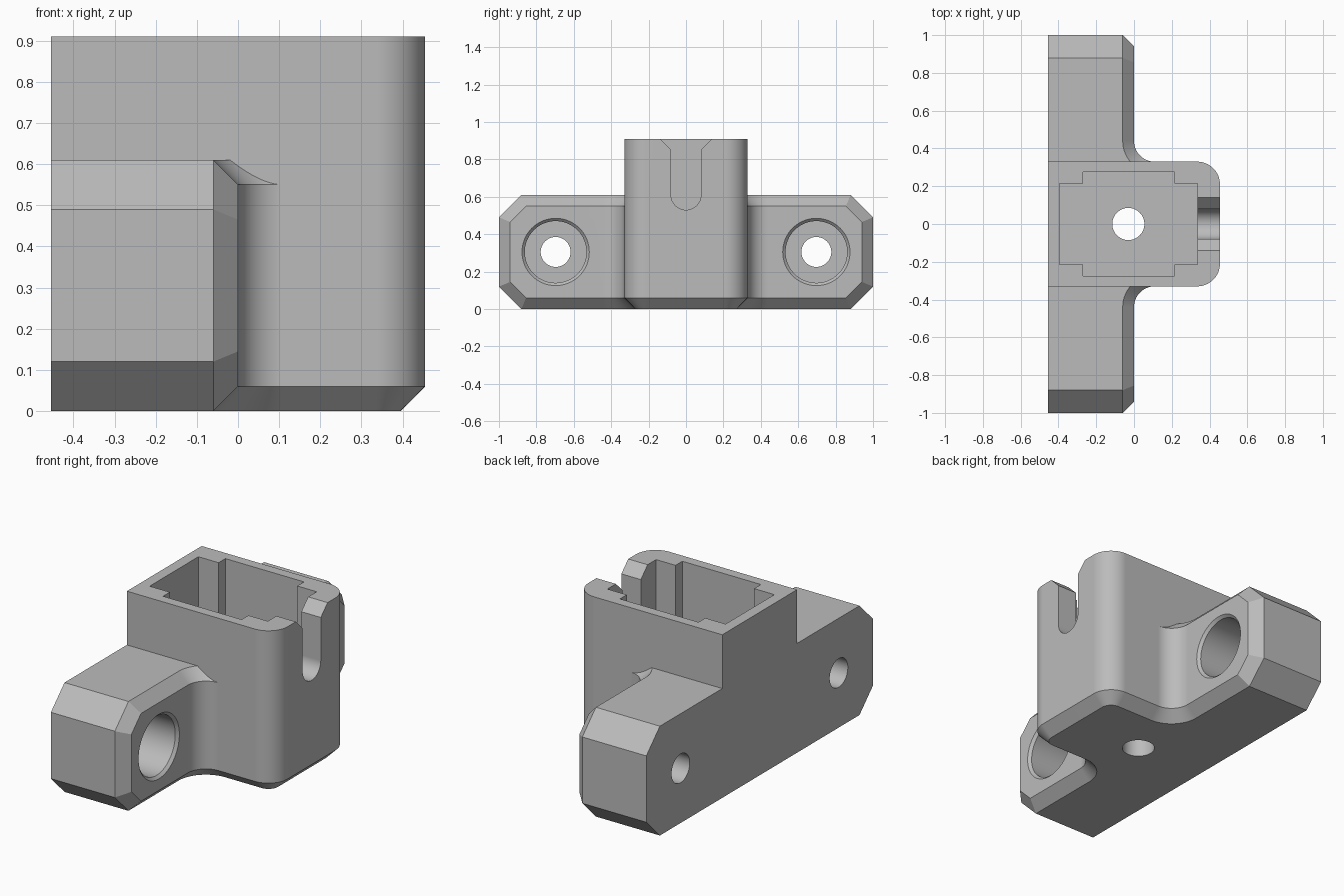
import bpy
import bmesh
from math import sin, cos, pi, sqrt

if "Cube" in bpy.data.objects:
    bpy.data.objects.remove(bpy.data.objects["Cube"], do_unlink=True)

BACK, FRONT = -0.455, 0.455
HALF_Y, TOP, WING_TOP = 0.33, 0.91, 0.61
CH = 0.06                      # edge chamfer
CORNER, FILLET, CUT = 0.12, 0.11, 0.12

grey = bpy.data.materials.new("plain grey")
grey.use_nodes = True
grey.diffuse_color = (0.5, 0.5, 0.5, 1)
grey.node_tree.nodes["Principled BSDF"].inputs["Base Color"].default_value = (0.5, 0.5, 0.5, 1)


def arc(cx, cy, r, start, end, steps=16):
    return [(cx + r * cos(start + (end - start) * i / steps),
             cy + r * sin(start + (end - start) * i / steps)) for i in range(steps + 1)]


def circle(cx, cy, r, steps=64):
    return arc(cx, cy, r, 0, 2 * pi, steps)[:-1]


def loft(name, sections, axis="z"):
    """Closed solid through (position, outline) sections along an axis."""
    bm = bmesh.new()
    rings = []
    for pos, outline in sections:
        rings.append([bm.verts.new((a, b, pos) if axis == "z" else (pos, a, b))
                      for a, b in outline])
    n = len(rings[0])
    for low, high in zip(rings, rings[1:]):
        for i in range(n):
            j = (i + 1) % n
            bm.faces.new((low[i], low[j], high[j], high[i]))
    bm.faces.new(rings[0][::-1])
    bm.faces.new(rings[-1])
    bmesh.ops.recalc_face_normals(bm, faces=bm.faces)
    mesh = bpy.data.meshes.new(name)
    bm.to_mesh(mesh)
    bm.free()
    mesh.materials.append(grey)
    obj = bpy.data.objects.new(name, mesh)
    bpy.context.collection.objects.link(obj)
    return obj


def combine(target, other, operation):
    mod = target.modifiers.new(operation.lower(), "BOOLEAN")
    mod.operation, mod.solver, mod.object = operation, "EXACT", other
    bpy.context.view_layer.objects.active = target
    bpy.ops.object.modifier_apply(modifier=mod.name)
    bpy.data.objects.remove(other, do_unlink=True)


def mirrored(half):
    return half + [(x, -y) for x, y in reversed(half)]


def rectangle(x0, x1, half_y):
    return [(x0, -half_y), (x1, -half_y), (x1, half_y), (x0, half_y)]


def front_corner(inset=0):
    return arc(FRONT - CORNER, HALF_Y - CORNER, CORNER - inset, 0, pi / 2)[::-1]


def neck(inset):
    # Half outline: wing stub, concave fillet, rounded front corner
    return mirrored([(BACK, 0.6), (-inset, 0.6)]
                    + arc(FILLET, HALF_Y + FILLET, FILLET + inset, pi, 1.5 * pi)
                    + front_corner(inset))


def octagon(inset):
    # Wing end outline in y and z, inset evenly on every side
    k = CUT - inset * (2 - sqrt(2))
    y, lo, hi = 1 - inset, inset, WING_TOP - inset
    right = [(y - k, lo), (y, lo + k), (y, hi - k), (y - k, hi)]
    return right + [(-a, b) for a, b in reversed(right)]


# Solid parts: wings, filleted neck and tall housing
holder = loft("sensor_holder", [(BACK, octagon(0)), (-CH, octagon(0)), (0, octagon(CH))], "x")
combine(holder, loft("neck", [(0, neck(CH)), (CH, neck(0)),
                              (WING_TOP - CH, neck(0)), (WING_TOP, neck(CH))]), "UNION")
housing = mirrored([(BACK, HALF_Y)] + front_corner())
combine(holder, loft("housing", [(CH, housing), (TOP, housing)]), "UNION")

# Open pocket with a shallow recess in each side wall
FLOOR = 0.12
pocket = loft("pocket", [(FLOOR, rectangle(-0.395, 0.335, 0.215)), (1, rectangle(-0.395, 0.335, 0.215))])
recess = loft("recess", [(FLOOR, rectangle(-0.27, 0.215, 0.275)), (1, rectangle(-0.27, 0.215, 0.275))])
combine(pocket, recess, "UNION")
combine(holder, pocket, "DIFFERENCE")

# Drain hole in the floor
drain = circle(-0.03, 0, 0.085)
combine(holder, loft("drain", [(-0.1, drain), (0.2, drain)]), "DIFFERENCE")

# Round-bottomed cable slot with a flared mouth
slot = arc(0, 0.61, 0.08, pi, 2 * pi, 32) + [(0.08, 0.85), (0.14, TOP), (0.14, 1),
                                           (-0.14, 1), (-0.14, TOP), (-0.08, 0.85)]
combine(holder, loft("slot", [(0.3, slot), (0.5, slot)], "x"), "DIFFERENCE")

# Counterbored screw holes with a bevelled rim
for side in (-1, 1):
    y, z = side * 0.697, WING_TOP / 2
    bore = [(-0.6, 0.08), (-0.335, 0.08), (-0.335, 0.165), (-0.015, 0.165), (0, 0.18), (0.05, 0.23)]
    combine(holder, loft("screw_hole", [(x, circle(y, z, r)) for x, r in bore], "x"), "DIFFERENCE")

# Smooth curved walls, crisp edges
bpy.ops.object.select_all(action="DESELECT")
holder.select_set(True)
bpy.context.view_layer.objects.active = holder
bpy.ops.object.shade_smooth_by_angle(angle=pi / 6)
normals = holder.modifiers.new("even shading", "WEIGHTED_NORMAL")
normals.keep_sharp = True
